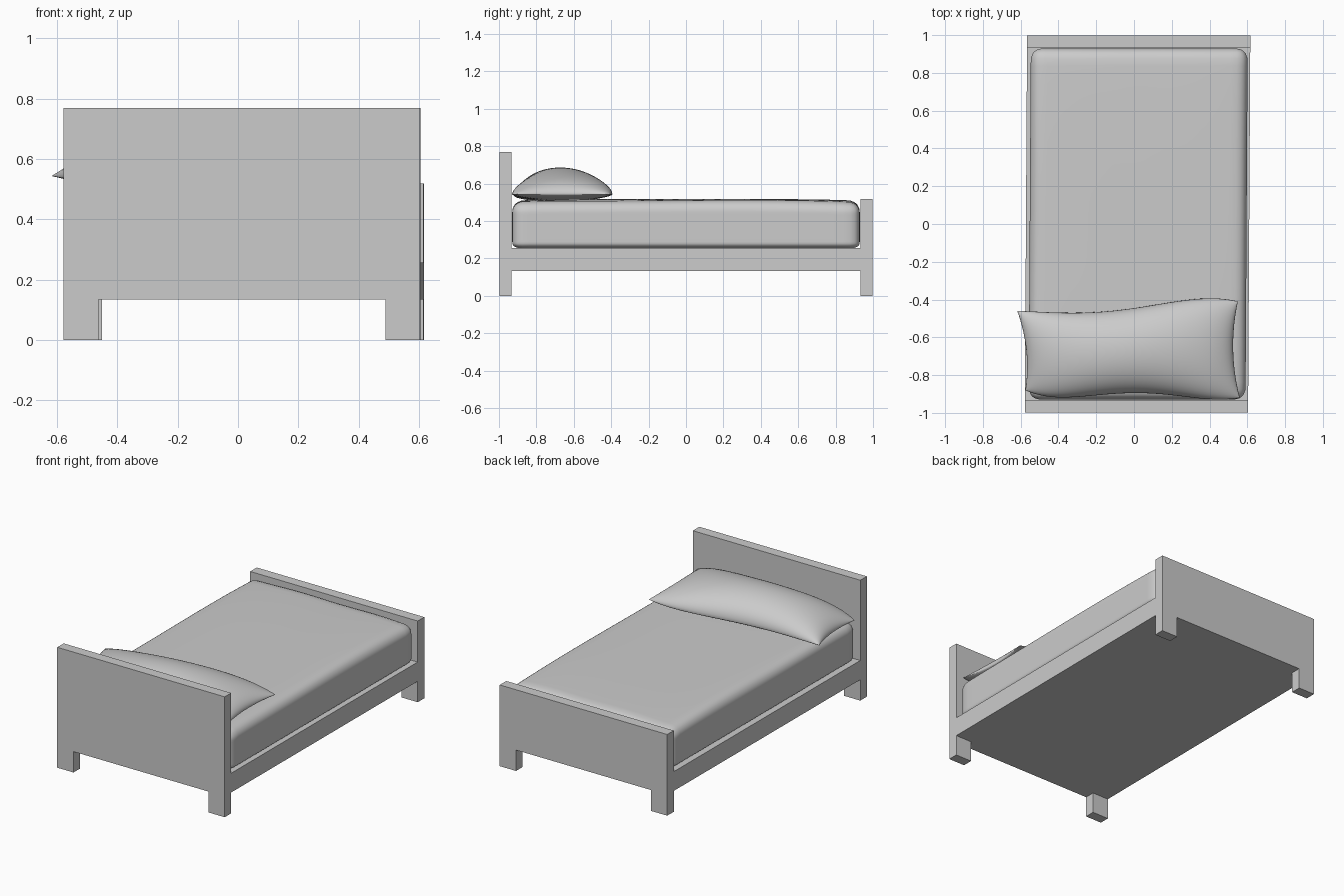
import bpy, bmesh, math
from mathutils import Vector

if "Cube" in bpy.data.objects:
    bpy.data.objects.remove(bpy.data.objects["Cube"])

SHEAR = 0.006   # the whole frame leans very slightly to +x towards the foot


def finish(name, bm, smooth=None):
    bmesh.ops.recalc_face_normals(bm, faces=bm.faces[:])
    mesh = bpy.data.meshes.new(name)
    bm.to_mesh(mesh)
    bm.free()
    ob = bpy.data.objects.new(name, mesh)
    bpy.context.collection.objects.link(ob)
    if smooth:
        for o in bpy.context.selected_objects:
            o.select_set(False)
        ob.select_set(True)
        bpy.context.view_layer.objects.active = ob
        bpy.ops.object.shade_smooth_by_angle(angle=math.radians(smooth))
    return ob


def extrude_profile(name, pts, y0, y1):
    """Extrude an x-z outline along y, with the slight lean."""
    bm = bmesh.new()
    face = bm.faces.new([bm.verts.new((x, y0, z)) for x, z in pts])
    ext = bmesh.ops.extrude_face_region(bm, geom=[face])["geom"]
    for v in ext:
        if isinstance(v, bmesh.types.BMVert):
            v.co.y = y1
    for v in bm.verts:
        v.co.x += SHEAR * v.co.y
    return finish(name, bm)


# Boards with two legs cut from one outline
XL, XR, LEG, RAIL = -0.572, 0.610, 0.115, 0.133


def board(name, y0, y1, top):
    extrude_profile(name, [(XL, 0), (XL + LEG, 0), (XL + LEG, RAIL), (XR - LEG, RAIL),
                           (XR - LEG, 0), (XR, 0), (XR, top), (XL, top)], y0, y1)


board("headboard", -0.997, -0.932, 0.768)
board("footboard", 0.932, 0.998, 0.518)

# Solid base between the boards
extrude_profile("bed_base", [(XL, RAIL), (XR, RAIL), (XR, 0.256), (XL, 0.256)], -0.932, 0.932)

# Mattress: rounded box with a soft, gently uneven top
bm = bmesh.new()
bmesh.ops.create_cube(bm, size=2)
bmesh.ops.subdivide_edges(bm, edges=bm.edges[:], cuts=27, use_grid_fill=True)
half = Vector((0.574, 0.929, 0.128))
radius = 0.06
for v in bm.verts:
    p = Vector([math.sin(t * math.pi / 2) * h for t, h in zip(v.co, half)])
    r = radius if p.z > 0 else 0.03
    rad = Vector((radius, radius, r))
    core = Vector([max(-h + q, min(h - q, t)) for t, h, q in zip(p, half, rad)])
    d = Vector([(a - b) / q for a, b, q in zip(p, core, rad)])
    if d.length > 1e-6:
        d.normalize()
    p = core + Vector([a * q for a, q in zip(d, rad)])
    u, w = p.x / half.x, p.y / half.y
    lift = max(0, p.z / half.z)
    p.z += lift * (0.008 - 0.018 * (u ** 4 + w ** 4) / 2 + 0.002 * math.sin(7 * u + 4 * w))
    v.co = (p.x + 0.022 + SHEAR * p.y, p.y, p.z + 0.380)
finish("mattress", bm, 50)


# Pillow: two puffed sheets inside a curved outline
def curve(vals, t):
    """Smooth polynomial through evenly spaced values, t in -1..1."""
    n = len(vals)
    ks = [-1 + 2 * i / (n - 1) for i in range(n)]
    return sum(a * math.prod((t - k) / (ks[i] - k) for j, k in enumerate(ks) if j != i)
               for i, a in enumerate(vals))


BACK = (-0.46, -0.47, -0.45, -0.405, -0.41)
FRONT = (-0.88, -0.915, -0.895, -0.915, -0.92)
LEFT = (-0.575, -0.57, -0.618)
RIGHT = (0.56, 0.525, 0.55)
N, M = 48, 28
bm = bmesh.new()


def sheet(height):
    rows = []
    for j in range(M + 1):
        v = -math.cos(math.pi * j / M)
        row = []
        for i in range(N + 1):
            u = -math.cos(math.pi * i / N)
            x = curve(LEFT, v) * (1 - u) / 2 + curve(RIGHT, v) * (1 + u) / 2
            y = curve(FRONT, u) * (1 - v) / 2 + curve(BACK, u) * (1 + v) / 2
            puff = max(0, 1 - u * u) ** 0.5 * max(0, 1 - v * v) ** 0.5
            base = 0.543 - 0.012 * (u * v - u) / 2 * (u < 0)
            row.append(bm.verts.new((x, y, base + height * puff)))
        rows.append(row)
    for a, b in zip(rows, rows[1:]):
        for i in range(N):
            bm.faces.new((a[i], a[i + 1], b[i + 1], b[i]))


sheet(0.143)
sheet(-0.04)
bmesh.ops.remove_doubles(bm, verts=bm.verts[:], dist=0.0005)
finish("pillow", bm, 80)
